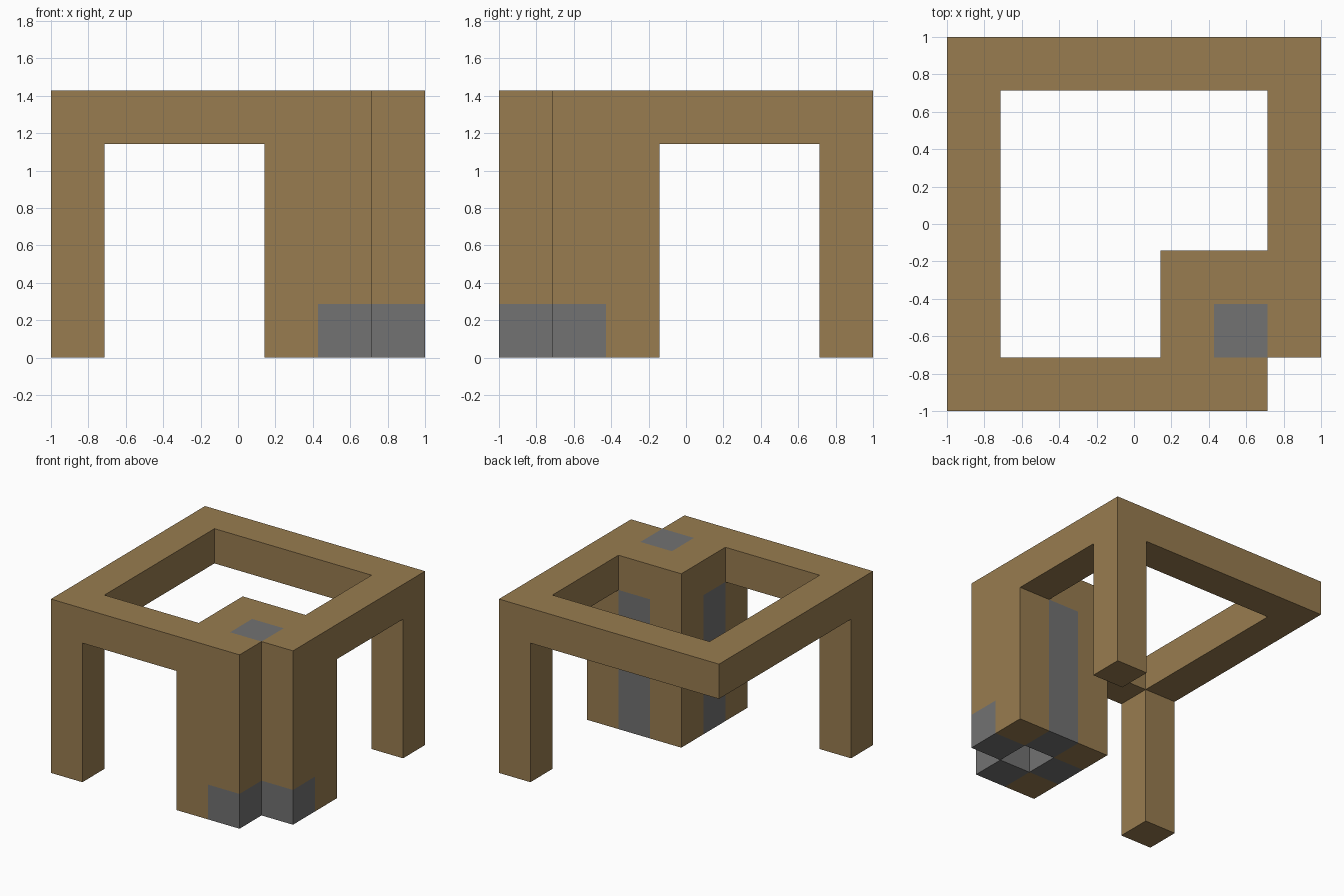
import bpy
import bmesh
from itertools import product
from mathutils import Vector

cube = bpy.data.objects.get("Cube")
if cube:
    bpy.data.objects.remove(cube, do_unlink=True)

GRID = 7           # blocks along each side
U = 2 / GRID       # size of one block
TOP = 4            # index of the top layer


def material(name, rgb):
    mat = bpy.data.materials.new(name)
    mat.use_nodes = True
    mat.diffuse_color = (*rgb, 1)
    mat.node_tree.nodes["Principled BSDF"].inputs["Base Color"].default_value = (*rgb, 1)
    return mat


def blocks(x, y, z):
    """All blocks in the inclusive ranges x, y and z."""
    return set(product(*(range(a, b + 1) for a, b in (x, y, z))))


def build(name, cells, solid, mat):
    """Skin a set of blocks, leaving out the faces where blocks touch."""
    bm = bmesh.new()
    for cell in cells:
        for axis, sign in product(range(3), (-1, 1)):
            normal = Vector((0, 0, 0))
            normal[axis] = sign
            if tuple(int(c + n) for c, n in zip(cell, normal)) in solid:
                continue
            side = Vector((0, 0, 0))
            side[(axis + 1) % 3] = 1
            other = normal.cross(side)
            middle = Vector(cell) + Vector((0.5, 0.5, 0.5)) + normal / 2
            corners = [middle + (side * a + other * b) / 2
                       for a, b in ((-1, -1), (1, -1), (1, 1), (-1, 1))]
            bm.faces.new([bm.verts.new((c.x * U - 1, c.y * U - 1, c.z * U))
                          for c in corners])
    # Weld the blocks and merge the flat faces
    bmesh.ops.remove_doubles(bm, verts=bm.verts, dist=0.001)
    bmesh.ops.dissolve_limit(bm, angle_limit=0.01, verts=bm.verts, edges=bm.edges)
    mesh = bpy.data.meshes.new(name)
    bm.to_mesh(mesh)
    bm.free()
    mesh.materials.append(mat)
    obj = bpy.data.objects.new(name, mesh)
    bpy.context.collection.objects.link(obj)


wood = material("brown wood", (0.314, 0.202, 0.080))
stone = material("grey stone", (0.168, 0.168, 0.168))

END = GRID - 1
UP = (0, TOP - 1)
LAYER = (TOP, TOP)

# Square top frame, open in the middle
frame = blocks((0, END), (0, END), LAYER) - blocks((1, END - 1), (1, END - 1), LAYER)

# Two legs on opposite corners
legs = blocks((0, 0), (0, 0), UP) | blocks((END, END), (END, END), UP)

# Thick pillar with a notched outer corner and a hollow shaft
pillar = blocks((4, END), (0, 2), (0, TOP))
notch = blocks((END, END), (0, 0), (0, TOP))
shaft = blocks((5, 5), (1, 1), UP)

# Stone inlays: cap over the shaft, tall inner strips, low outer feet
stone_parts = {
    "stone_cap": blocks((5, 5), (1, 1), LAYER),
    "stone_back_strip": blocks((5, 5), (2, 2), UP),
    "stone_side_strip": blocks((4, 4), (1, 1), UP),
    "stone_front_foot": blocks((5, 5), (0, 0), (0, 0)),
    "stone_left_foot": blocks((END, END), (1, 1), (0, 0)),
}

solid = (frame | legs | pillar) - notch - shaft
build("wooden_frame", solid - set().union(*stone_parts.values()), solid, wood)
for name, cells in stone_parts.items():
    build(name, cells, solid, stone)
